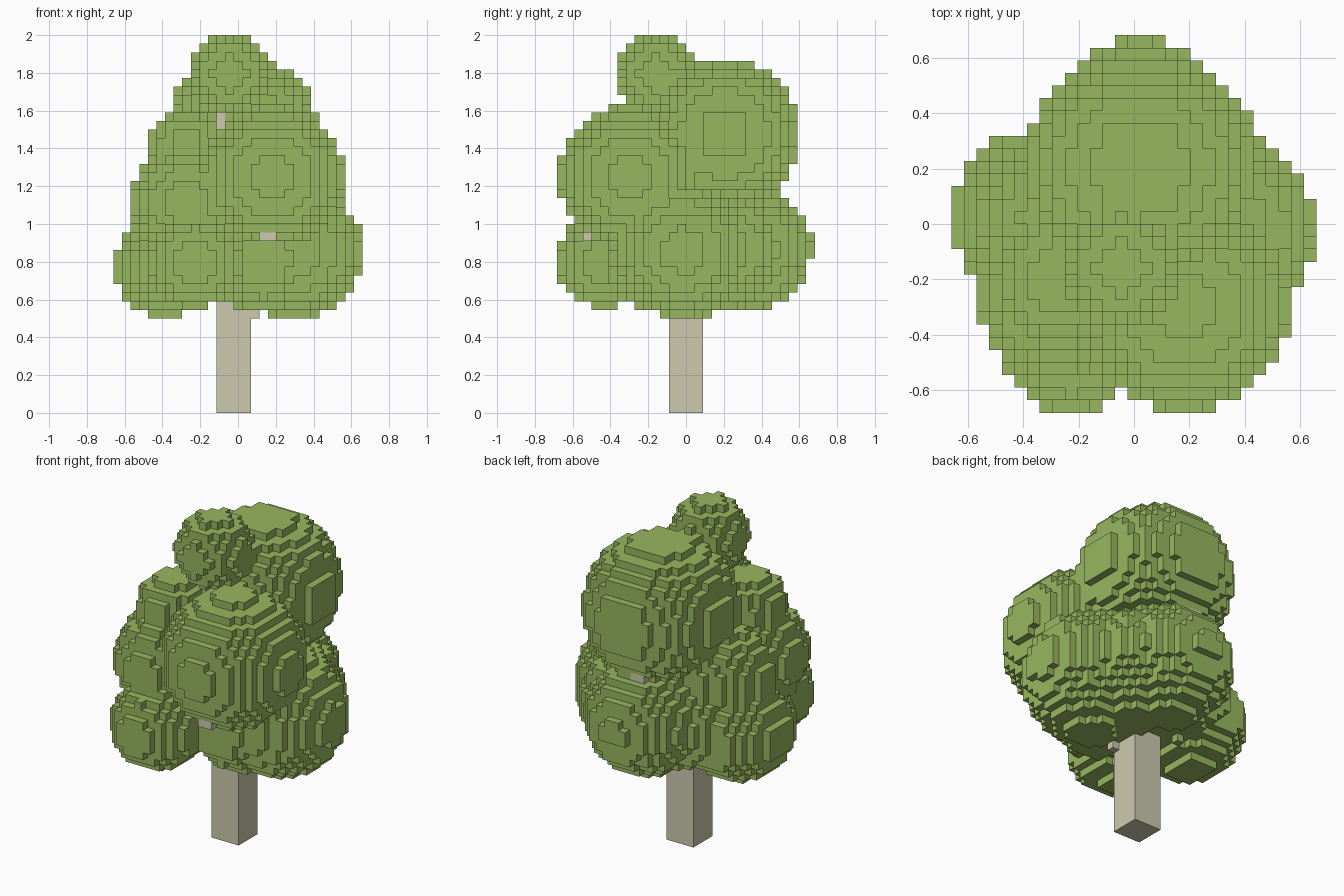
import bpy, bmesh, math

if "Cube" in bpy.data.objects:
    bpy.data.objects.remove(bpy.data.objects["Cube"])

V = 2 / 44  # voxel edge; all part sizes below are counted in voxels


def material(name, rgb):
    m = bpy.data.materials.new(name)
    m.diffuse_color = (*rgb, 1)
    m.use_nodes = True
    m.node_tree.nodes["Principled BSDF"].inputs["Base Color"].default_value = m.diffuse_color
    return m


LEAF = material("leaf green", (0.315, 0.475, 0.115))
BARK = material("grey bark", (0.61, 0.59, 0.425))

DIRS = [(1, 0, 0), (-1, 0, 0), (0, 1, 0), (0, -1, 0), (0, 0, 1), (0, 0, -1)]


def voxel_ball(c, r, p=2):
    """Cells whose centre lies in a ball; a power above 2 makes it boxier."""
    (cx, cy, cz), (rx, ry, rz) = c, r
    cells = set()
    for i in range(math.floor(cx - rx), math.ceil(cx + rx) + 1):
        for j in range(math.floor(cy - ry) - 1, math.ceil(cy + ry) + 1):
            for k in range(math.floor(cz - rz) - 1, math.ceil(cz + rz) + 1):
                d = (abs((i - cx) / rx) ** p + abs((j + .5 - cy) / ry) ** p
                     + abs((k + .5 - cz) / rz) ** p)
                if d <= 1:
                    cells.add((i, j, k))
    return cells


def voxel_box(x0, x1, y0, y1, z0, z1):
    return {(i, j, k) for i in range(x0, x1) for j in range(y0, y1) for k in range(z0, z1)}


def voxel_object(name, cells, mat, solid=frozenset()):
    """Mesh the outer faces of a set of cells."""
    bm = bmesh.new()
    verts = {}

    def vert(p):
        if p not in verts:
            verts[p] = bm.verts.new(((p[0] - .5) * V, p[1] * V, p[2] * V))
        return verts[p]

    for c in sorted(cells):
        for d in DIRS:
            n = tuple(a + b for a, b in zip(c, d))
            if n in cells or n in solid:
                continue
            axis = next(a for a in range(3) if d[a])
            u, w = (axis + 1) % 3, (axis + 2) % 3
            ring = [(0, 0), (1, 0), (1, 1), (0, 1)]
            if d[axis] < 0:
                ring.reverse()
            quad = []
            for a, b in ring:
                p = list(c)
                p[axis] += d[axis] > 0
                p[u] += a
                p[w] += b
                quad.append(vert(tuple(p)))
            bm.faces.new(quad)
    me = bpy.data.meshes.new(name)
    bm.to_mesh(me)
    bm.free()
    me.materials.append(mat)
    ob = bpy.data.objects.new(name, me)
    bpy.context.collection.objects.link(ob)
    return ob


# Leaf clumps: centre, radii, boxiness
CLUMPS = [
    ((-1, -3.5, 39.5), (4.5, 4.5, 4.5), 2),        # crown tip
    ((.5, 4.5, 32.5), (8.8, 8.65, 8.65), 2.25),    # upper back
    ((4, -6.5, 27.5), (8.4, 8.4, 8.4), 2.05),      # middle front right
    ((-6, -4.5, 31), (4.4, 4.4, 4.4), 2),          # upper left
    ((-6, -5.5, 24.5), (6.4, 6.4, 6.4), 2.1),      # middle left
    ((-6, 0.5, 24), (6.3, 6.3, 6.3), 2),           # middle left, rear
    ((-5, -9.5, 17.7), (5.5, 5.5, 5.5), 2.1),      # lower front left
    ((-8.5, 0.5, 17), (6, 7, 6), 2),               # lower left
    ((-4, 3.5, 18.5), (6, 6, 6), 2),               # lower back left
    ((0.5, 7.4, 19.15), (7.25, 7.3, 7.25), 2),     # lower back
    ((3.5, 4, 19.1), (7.3, 7.3, 7.3), 2),          # lower back right
    ((6.5, -0.3, 18.9), (7.95, 7.95, 7.95), 2),    # lower right
    ((3, -3, 18), (6.4, 6.4, 6.4), 2),             # lower front right
]
leaves = set()
for clump in CLUMPS:
    leaves |= voxel_ball(*clump)

# Trunk with the small branch ends that show between the clumps
trunk = voxel_box(-2, 2, -2, 2, 0, 30)
trunk |= voxel_box(-2, -1, -4, -2, 30, 37)    # branch to the crown tip
trunk |= voxel_box(2, 3, -2, -1, 11, 13)      # low stub
trunk |= voxel_box(3, 5, -12, 0, 20, 21)      # front branch
trunk |= voxel_box(-1, 1, 2, 11, 25, 26)      # back branch

leaves -= trunk
voxel_object("foliage", leaves, LEAF, trunk)
voxel_object("trunk", trunk, BARK, leaves)
